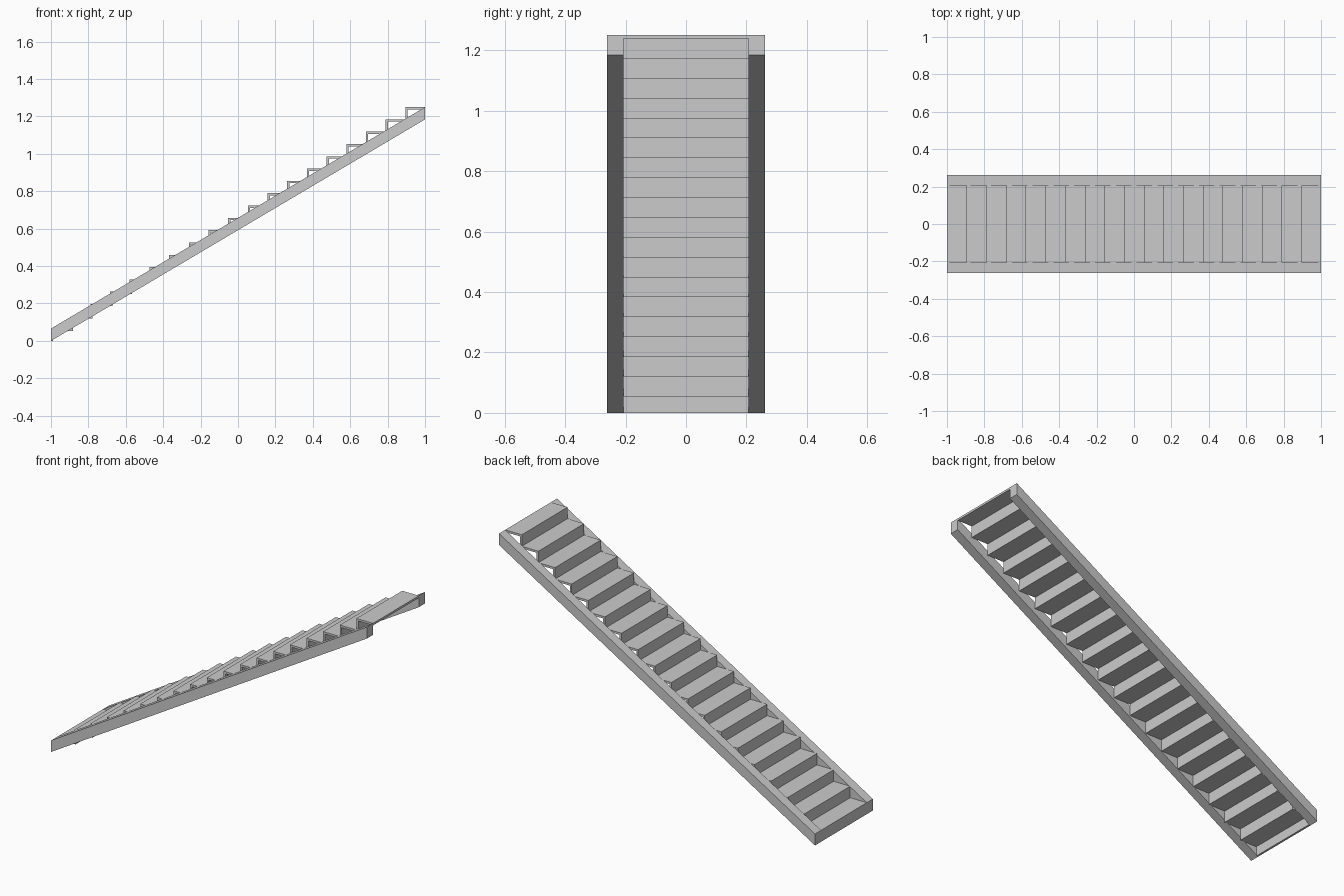
import bpy
import bmesh

cube = bpy.data.objects.get("Cube")
if cube:
    bpy.data.objects.remove(cube, do_unlink=True)

STEPS = 19
LENGTH, HEIGHT = 2.0, 1.25
RUN, RISE = LENGTH / STEPS, HEIGHT / STEPS
THICK = 0.012
INNER, OUTER = 0.207, 0.262

grey = bpy.data.materials.new("plain grey")
grey.use_nodes = True
colour = (0.6, 0.6, 0.6, 1)
grey.diffuse_color = colour
grey.node_tree.nodes["Principled BSDF"].inputs["Base Color"].default_value = colour


def extrude_profile(name, points, y0, y1):
    """Extrude an x-z outline from y0 to y1."""
    bm = bmesh.new()
    face = bm.faces.new([bm.verts.new((x, y0, z)) for x, z in points])
    result = bmesh.ops.extrude_face_region(bm, geom=[face])
    moved = [v for v in result["geom"] if isinstance(v, bmesh.types.BMVert)]
    bmesh.ops.translate(bm, verts=moved, vec=(0, y1 - y0, 0))
    bmesh.ops.recalc_face_normals(bm, faces=bm.faces)
    mesh = bpy.data.meshes.new(name)
    bm.to_mesh(mesh)
    bm.free()
    mesh.materials.append(grey)
    obj = bpy.data.objects.new(name, mesh)
    bpy.context.collection.objects.link(obj)
    return obj


def box(name, x0, x1, z0, z1):
    return extrude_profile(name, [(x0, z0), (x1, z0), (x1, z1), (x0, z1)], -INNER, INNER)


# Sloping side beams
beam = [(-1, 0), (1, HEIGHT - RISE), (1, HEIGHT), (-1, RISE)]
extrude_profile("back_stringer", beam, INNER, OUTER)
extrude_profile("front_stringer", beam, -OUTER, -INNER)

# Thin risers and treads, each tread reaching under the next riser
for i in range(STEPS):
    x, z = -1 + i * RUN, i * RISE
    top = z + RISE
    box(f"riser_{i + 1}", x, x + THICK, z, top - THICK)
    box(f"tread_{i + 1}", x, min(x + RUN + THICK, 1), top - THICK, top)
